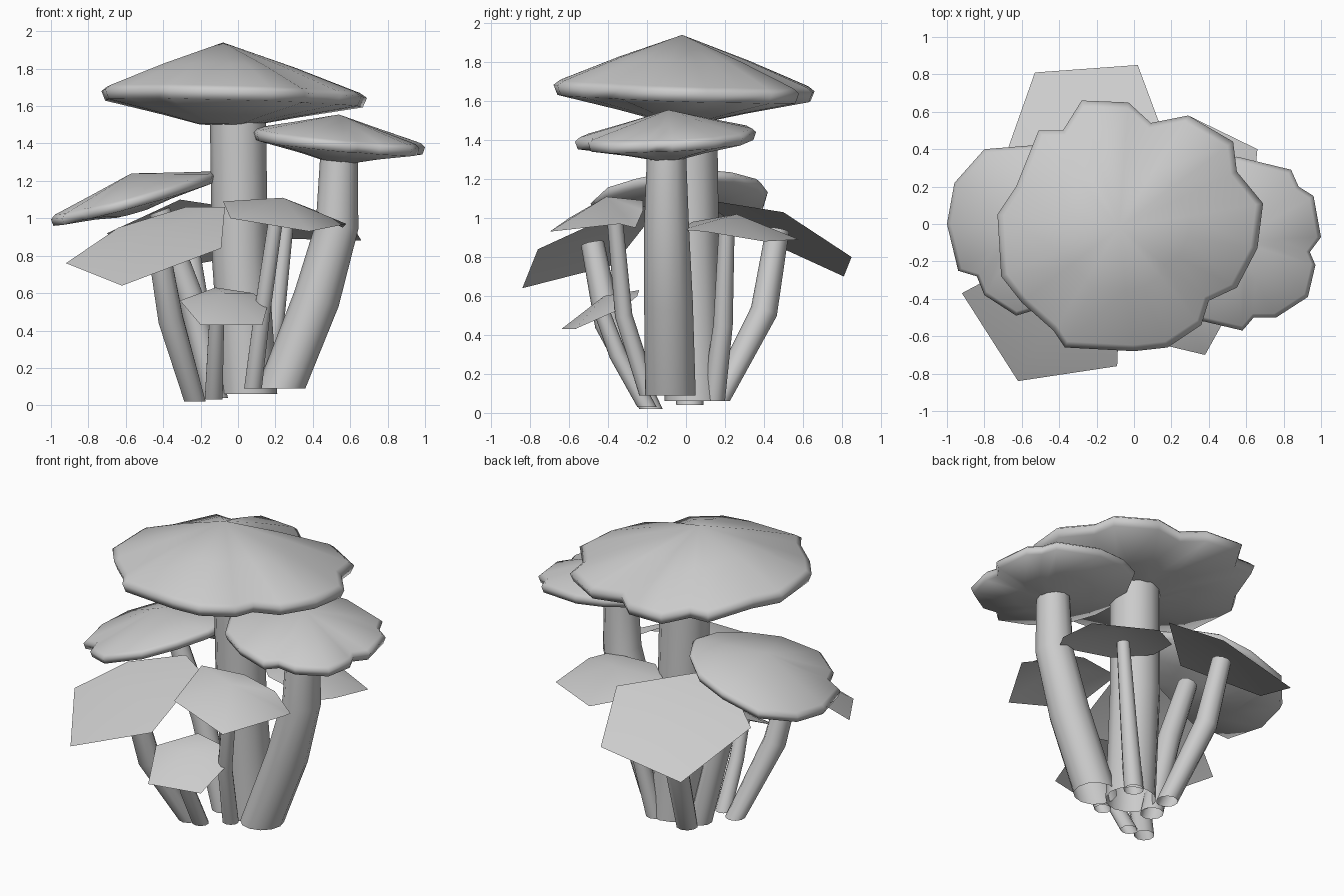
import bpy, bmesh
from mathutils import Vector

if "Cube" in bpy.data.objects:
    bpy.data.objects.remove(bpy.data.objects["Cube"], do_unlink=True)

grey = bpy.data.materials.new("plain_grey")
grey.use_nodes = True
COLOUR = (0.6, 0.6, 0.6, 1)
grey.diffuse_color = COLOUR
grey.node_tree.nodes["Principled BSDF"].inputs["Base Color"].default_value = COLOUR


def finish(name, bm, angle, closed=True):
    """Turn a bmesh into a smooth shaded grey object."""
    if closed:
        bmesh.ops.recalc_face_normals(bm, faces=bm.faces)
    mesh = bpy.data.meshes.new(name)
    bm.to_mesh(mesh)
    bm.free()
    mesh.materials.append(grey)
    ob = bpy.data.objects.new(name, mesh)
    bpy.context.collection.objects.link(ob)
    bpy.ops.object.select_all(action='DESELECT')
    ob.select_set(True)
    bpy.context.view_layer.objects.active = ob
    bpy.ops.object.shade_smooth_by_angle(angle=angle)


def bridge(bm, a, b):
    for i in range(len(a)):
        j = (i + 1) % len(a)
        bm.faces.new((a[i], a[j], b[j], b[i]))


def fan(bm, ring, tip):
    for i in range(len(ring)):
        bm.faces.new((ring[i], ring[(i + 1) % len(ring)], tip))


def cap(name, outline, centre, rise, drop, tilt, lip):
    """Lens shaped cap on a wavy outline (hundredths), tilted along x and y."""
    bm = bmesh.new()
    c = Vector(centre)

    def point(x, y, h):
        return bm.verts.new((x, y, c.z + h + tilt[0] * (x - c.x) + tilt[1] * (y - c.y)))

    def ring(scale, h):
        return [point(c.x + (x / 100 - c.x) * scale, c.y + (y / 100 - c.y) * scale, h)
                for x, y in outline]

    rings = [ring(0.5, rise * 0.56), ring(0.95, lip), ring(1, 0.2 * lip),
             ring(0.97, -1.4 * lip), ring(0.5, -drop * 0.7), ring(0.2, -drop)]
    for a, b in zip(rings, rings[1:]):
        bridge(bm, a, b)
    fan(bm, rings[0], point(c.x, c.y, rise))
    fan(bm, rings[-1], point(c.x, c.y, -drop))
    finish(name, bm, 1.6)


def leaf_cap(name, tip, corners):
    """Thin open cap: a shallow fan of faces around its tip (hundredths)."""
    bm = bmesh.new()
    ring = [bm.verts.new(Vector(p) / 100) for p in corners]
    fan(bm, ring, bm.verts.new(Vector(tip) / 100))
    finish(name, bm, 0.8, closed=False)


def stem(name, path, sides=10):
    """Tapering tube, level and open at its foot, through (x, y, z, radius) hundredths."""
    bm = bmesh.new()
    pts = [Vector(p[:3]) / 100 for p in path]
    up = Vector((0, 0, 1))
    rings = []
    for i, p in enumerate(pts):
        along = pts[min(i + 1, len(pts) - 1)] - pts[i - 1] if i else up
        turn = up.rotation_difference(along)
        circle = bmesh.ops.create_circle(bm, segments=sides, radius=path[i][3] / 100)["verts"]
        for v in circle:
            v.co = p + turn @ v.co
        rings.append(circle)
    for a, b in zip(rings, rings[1:]):
        bridge(bm, a, b)
    bm.faces.new(rings[-1])
    finish(name, bm, 0.7)


# Thick caps
cap("large_cap",
    [(-28, 66), (-3, 65), (9, 54), (29, 58), (53, 44), (55, 28), (69, 11), (66, -13),
     (55, -34), (40, -41), (36, -54), (18, -66), (0, -68), (-37, -66), (-43, -57),
     (-60, -42), (-71, -28), (-73, 5), (-63, 20), (-51, 50), (-38, 50)],
    (-0.08, -0.02, 1.66), 0.28, 0.16, (-0.025, -0.03), 0.032)
cap("right_cap",
    [(55, 36), (84, 29), (88, 20), (96, 15), (100, -7), (94, -15), (97, -22), (93, -39),
     (76, -50), (64, -50), (58, -57), (37, -52), (20, -42), (10, -22), (7, 0), (20, 25), (36, 33)],
    (0.54, -0.09, 1.415), 0.14, 0.11, (-0.09, 0.05), 0.025)
cap("left_cap",
    [(-55, 42), (-80, 40), (-96, 22), (-100, 0), (-94, -25), (-84, -28), (-80, -38),
     (-63, -49), (-40, -42), (-25, -27), (-14, -10), (-11, 8), (-20, 25), (-35, 38)],
    (-0.57, -0.02, 1.105), 0.135, 0.08, (0.27, 0.04), 0.024)

# Thin caps
leaf_cap("front_left_thin_cap", (-43, -46, 93),
         [(-92, -37, 76), (-62, -84, 64), (-9, -76, 84), (-7, -28, 106), (-28, -14, 106), (-64, -22, 95)])
leaf_cap("front_thin_cap", (24, -41, 111),
         [(-8, -26, 109), (-4, -60, 100), (38, -70, 93), (58, -34, 97), (56, -26, 95),
          (42, -22, 104), (20, -22, 109)])
leaf_cap("small_thin_cap", (-7, -42, 60),
         [(-31, -40, 56), (-20, -64, 43), (13, -57, 43), (16, -32, 54), (8, -25, 60), (-12, -24, 63)])
leaf_cap("back_thin_cap", (-27, 50, 98),
         [(-70, 33, 92), (-31, 6, 110), (15, 50, 103), (2, 85, 80), (-53, 81, 70)])
leaf_cap("back_right_thin_cap", (34, 26, 102),
         [(66, 40, 88), (63, 10, 93), (56, -2, 94), (20, 3, 98), (2, 20, 99), (6, 42, 95), (29, 58, 89)])

# Stems
stem("large_stem", [(6, 4, 6, 15), (1, 2, 80, 15), (0, 1, 152, 15)], 12)
stem("right_stem", [(23, -8, 9, 13), (42, -9, 57, 12.5), (53, -10, 96, 11.5), (54, -10, 134, 10)], 12)
stem("left_stem", [(-12, 2, 4, 7), (-26, 1, 60, 7), (-42, -1, 104, 6)])
stem("front_left_stem", [(-23, -18, 2, 6), (-36, -40, 46, 7), (-43, -48, 87, 6)])
stem("front_stem", [(8, -19, 9, 5), (13, -32, 50, 4.5), (21, -37, 105, 4)])
stem("small_stem", [(-13, -20, 3, 5), (-12, -35, 30, 4.5), (-11, -44, 54, 4)])
stem("back_stem", [(-12, 16, 6, 6.5), (-22, 40, 52, 7), (-28, 47, 94, 6)])
stem("back_right_stem", [(12, 14, 6, 6), (20, 19, 45, 5), (26, 21, 98, 4)])
